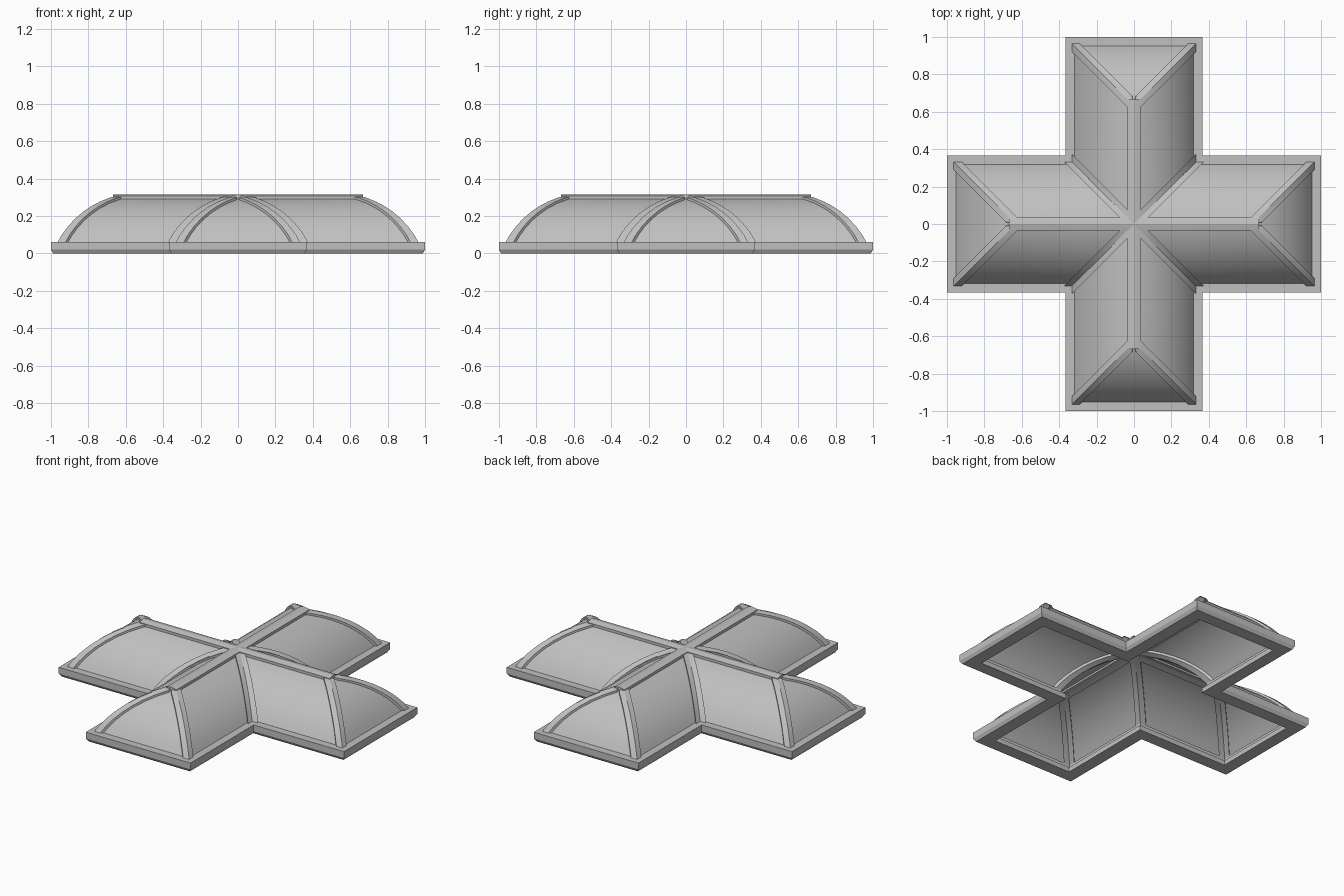
import bpy, bmesh, math
from mathutils import Matrix, Vector

if "Cube" in bpy.data.objects:
    bpy.data.objects.remove(bpy.data.objects["Cube"], do_unlink=True)

RADIUS, CX, CZ = 0.475, -0.099, -0.165   # arc of the vault
RIDGE = 0.632                            # plan length of each ridge
FOOT = 0.05                              # height where the vault meets the frame
BAND = 0.042                             # rib width in plan
STEPS = 8

grey = bpy.data.materials.new("mid grey")
grey.use_nodes = True
grey.diffuse_color = (0.53, 0.53, 0.53, 1)
grey.node_tree.nodes["Principled BSDF"].inputs["Base Color"].default_value = grey.diffuse_color


def arc(offset, limit=None):
    """Half vault profile as (half width, height), from foot to crown."""
    r = RADIUS + offset
    foot = math.acos((FOOT - CZ) / r)
    if limit:
        foot = math.asin((limit - CX) / r)
    crown = math.asin(-CX / r)
    angles = [foot + (crown - foot) * i / STEPS for i in range(STEPS + 1)]
    return [(max(0.0, CX + r * math.sin(a)), CZ + r * math.cos(a)) for a in angles]


def loft(bm, outer, inner, place, span, matrix):
    """Solid strip between two profiles, with side limits given by span(w)."""
    rings = []
    for (wo, zo), (wi, zi) in zip(outer, inner):
        corners = []
        for w, z, flip in ((wo, zo, False), (wi, zi, True)):
            ends = span(w)
            for s in (reversed(ends) if flip else ends):
                corners.append(bm.verts.new(matrix @ Vector(place(w, s, z))))
        rings.append(corners)
    for a, b in zip(rings, rings[1:]):
        for k in range(4):
            n = (k + 1) % 4
            bm.faces.new((a[k], a[n], b[n], b[k]))
    bm.faces.new(rings[0])
    bm.faces.new(rings[-1])


def finish(bm, name, angle=20):
    bmesh.ops.remove_doubles(bm, verts=bm.verts, dist=1e-5)
    bmesh.ops.dissolve_degenerate(bm, edges=bm.edges, dist=1e-5)
    bmesh.ops.recalc_face_normals(bm, faces=bm.faces)
    mesh = bpy.data.meshes.new(name)
    bm.to_mesh(mesh)
    bm.free()
    mesh.materials.append(grey)
    obj = bpy.data.objects.new(name, mesh)
    bpy.context.collection.objects.link(obj)
    bpy.ops.object.select_all(action="DESELECT")
    obj.select_set(True)
    bpy.context.view_layer.objects.active = obj
    bpy.ops.object.shade_smooth_by_angle(angle=math.radians(angle))


def along_arm(w, s, z):
    return (s, w, z)


def across_end(w, s, z):
    return (RIDGE + w, s, z)


arms = [Matrix.Rotation(math.pi / 2 * i, 4, "Z") for i in range(4)]
halves = [m @ Matrix.Scale(s, 4, (0, 1, 0)) for m in arms for s in (1, -1)]

# Curved roof panels: two sides and one hipped end for each arm
bm = bmesh.new()
skin = arc(0), arc(-0.008)
for m in halves:
    loft(bm, *skin, along_arm, lambda w: (w, RIDGE + w), m)
for m in arms:
    loft(bm, *skin, across_end, lambda w: (-w, w), m)
finish(bm, "roof_panels")

# Raised ribs on the valleys and hips, mitred along the diagonals
valley_ribs, hip_ribs = bmesh.new(), bmesh.new()
rib = arc(0.012), arc(-0.022)
for m in halves:
    loft(valley_ribs, *rib, along_arm, lambda w: (w, w + BAND), m)
    loft(hip_ribs, *rib, along_arm, lambda w: (RIDGE + w - BAND, RIDGE + w), m)
    loft(hip_ribs, *rib, across_end, lambda w: (max(0.0, w - BAND), w), m)
finish(valley_ribs, "valley_ribs")
finish(hip_ribs, "hip_ribs")

# Ridge caps, running a little past the hips
bm = bmesh.new()
for m in halves:
    loft(bm, arc(0.016, 0.035), arc(-0.02, 0.035), along_arm,
         lambda w: (w, RIDGE + 0.035), m)
finish(bm, "ridge_caps")


def cross(inset, z):
    """Plan outline of the cross, moved inward by inset."""
    long, half = 1 - inset, 0.367 - inset
    return [m @ Vector(p) for m in arms
            for p in ((long, -half, z), (long, half, z), (half, half, z))]


# Base frame: a chamfered, stepped section swept around the cross
section = [(0, 0.06), (0, 0.02), (0.012, 0), (0.09, 0), (0.09, 0.03), (0.072, 0.03), (0.072, 0.06)]
bm = bmesh.new()
loops = [[bm.verts.new(p) for p in cross(*s)] for s in section]
for a, b in zip(loops, loops[1:] + loops[:1]):
    for k in range(12):
        n = (k + 1) % 12
        bm.faces.new((a[k], a[n], b[n], b[k]))
finish(bm, "base_frame")
